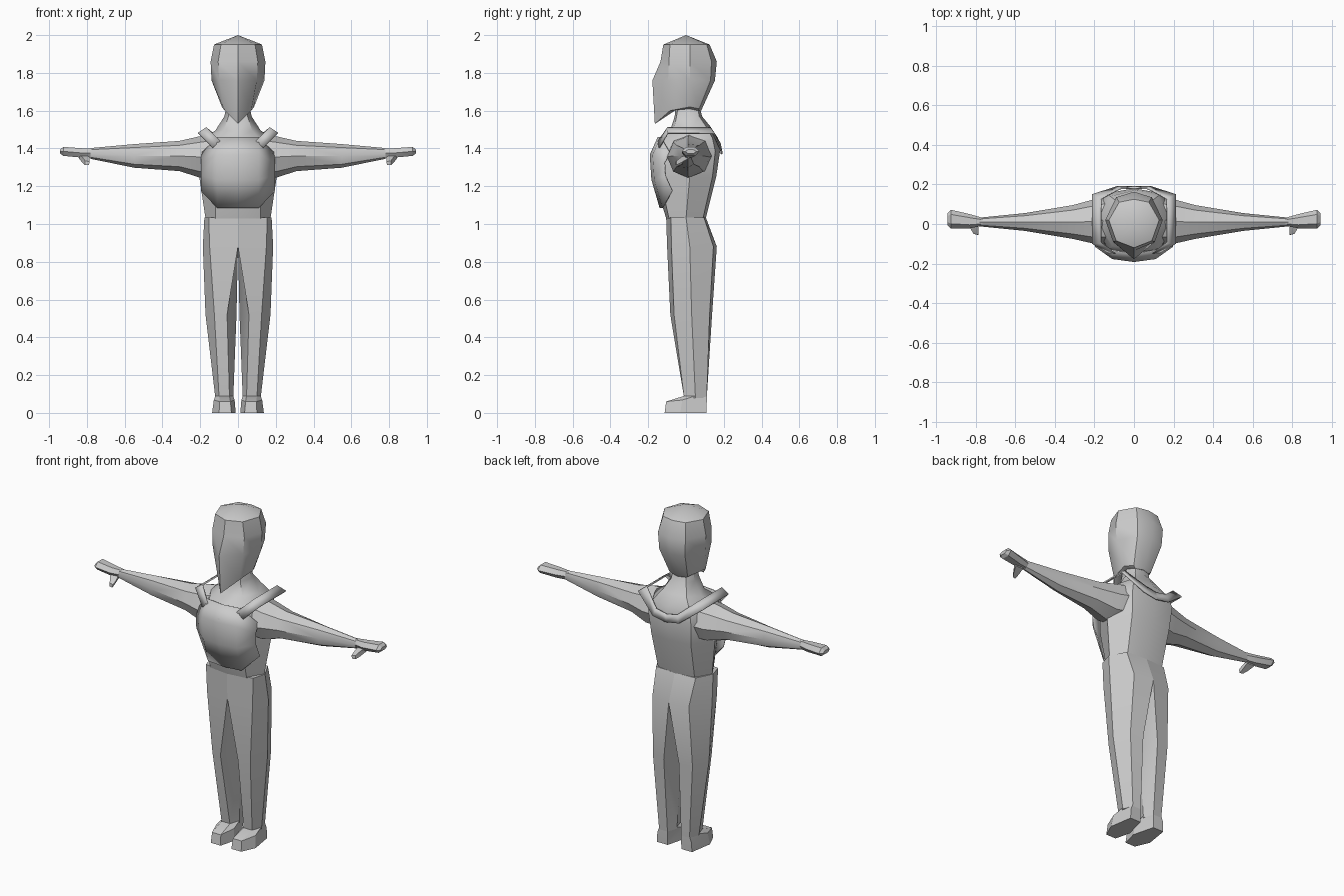
import bpy, bmesh
from math import cos, sin, pi, radians
from mathutils import Vector


def finish(name, bm, mirror=False, thickness=0, angle=40):
    bmesh.ops.remove_doubles(bm, verts=bm.verts, dist=0.0005)
    bmesh.ops.recalc_face_normals(bm, faces=bm.faces)
    me = bpy.data.meshes.new(name)
    bm.to_mesh(me)
    bm.free()
    ob = bpy.data.objects.new(name, me)
    bpy.context.collection.objects.link(ob)
    if thickness:
        ob.modifiers.new("Thickness", 'SOLIDIFY').thickness = thickness
    if mirror:
        ob.modifiers.new("Mirror", 'MIRROR').use_axis[0] = True
    bpy.ops.object.select_all(action='DESELECT')
    bpy.context.view_layer.objects.active = ob
    ob.select_set(True)
    bpy.ops.object.shade_smooth_by_angle(angle=radians(angle))
    return ob


def loft(name, rings, mirror=False, angle=40, caps=(True, True)):
    bm = bmesh.new()
    vs = [[bm.verts.new(p) for p in r] for r in rings]
    n = len(vs[0])
    for a, b in zip(vs, vs[1:]):
        for i in range(n):
            j = (i + 1) % n
            bm.faces.new((a[i], a[j], b[j], b[i]))
    if caps[0]:
        bm.faces.new(vs[0])
    if caps[1]:
        bm.faces.new(vs[-1])
    return finish(name, bm, mirror, angle=angle)


def sym(*half):
    """Half outline, front centre to back centre, completed across x = 0."""
    return list(half) + [(-x, y, z) for x, y, z in half[-2:0:-1]]


def level(z, *pts):
    return [(x, y, z) for x, y in pts]


def oval_x(x, y0, y1, z0, z1, n=8):
    """Ring across the arm direction filling the given y and z range."""
    return [(x, (y0 + y1) / 2 + (y1 - y0) / 2 * cos(2 * pi * i / n),
             (z0 + z1) / 2 + (z1 - z0) / 2 * sin(2 * pi * i / n)) for i in range(n)]


# Head with pointed beard
loft("head", [
    [(0, 0, 2.0)] * 8,
    sym(*level(1.95, (0, -.12), (.09, -.085), (.127, .02), (.075, .11), (0, .125))),
    sym(*level(1.86, (0, -.135), (.105, -.09), (.145, .02), (.09, .135), (0, .163))),
    sym(*level(1.76, (0, -.178), (.1, -.095), (.14, .02), (.085, .13), (0, .153))),
    sym((0, -.165, 1.53), (.07, -.085, 1.60), (.085, .02, 1.62), (.06, .07, 1.61), (0, .085, 1.61)),
    sym((0, -.06, 1.605), (.05, -.045, 1.61), (.065, .02, 1.61), (.045, .065, 1.60), (0, .08, 1.60)),
], caps=(False, True))

# Torso rising into the neck
loft("torso", [
    sym(*level(1.03, (0, -.105), (.12, -.09), (.172, 0), (.12, .09), (0, .105))),
    sym(*level(1.25, (0, -.172), (.12, -.14), (.205, .02), (.13, .14), (0, .16))),
    sym(*level(1.385, (0, -.185), (.12, -.145), (.215, .02), (.14, .155), (0, .18))),
    sym(*level(1.455, (0, -.13), (.11, -.11), (.185, .02), (.12, .14), (0, .17))),
    sym((0, -.085, 1.49), (.075, -.065, 1.495), (.12, .025, 1.495), (.08, .11, 1.51), (0, .13, 1.515)),
    sym((0, -.06, 1.57), (.05, -.05, 1.57), (.072, .02, 1.57), (.05, .07, 1.57), (0, .085, 1.57)),
    sym((0, -.055, 1.63), (.045, -.04, 1.63), (.06, .02, 1.63), (.04, .06, 1.63), (0, .07, 1.63)),
])

# Arms
loft("arms", [
    oval_x(.13, -.10, .14, 1.25, 1.475),
    oval_x(.20, -.10, .125, 1.245, 1.465),
    oval_x(.31, -.075, .095, 1.28, 1.44),
    oval_x(.55, -.035, .055, 1.298, 1.423),
    oval_x(.78, -.012, .032, 1.345, 1.402),
], mirror=True)

# Hands and thumbs
loft("hands", [
    oval_x(.76, -.008, .03, 1.348, 1.402, 6),
    oval_x(.83, -.022, .05, 1.348, 1.405, 6),
    oval_x(.925, -.022, .072, 1.357, 1.412, 6),
    oval_x(.942, -.005, .055, 1.372, 1.395, 6),
], mirror=True, angle=30)
loft("thumbs", [
    [(.79, .01, 1.365), (.85, .01, 1.37), (.84, .01, 1.345), (.79, .01, 1.345)],
    [(.785, -.025, 1.345), (.825, -.025, 1.355), (.825, -.025, 1.325), (.79, -.025, 1.325)],
    [(.785, -.055, 1.33), (.81, -.05, 1.335), (.81, -.05, 1.312), (.79, -.055, 1.312)],
], mirror=True, angle=30)

# Trousers: hips split into two tapering legs
ankle = ((.045, -.01), (.1, -.01), (.12, .05), (.1, .11), (.045, .11), (.025, .05))
loft("legs", [
    level(1.035, (0, -.105), (.155, -.08), (.178, 0), (.13, .095), (0, .105), (0, 0)),
    level(.88, (0, -.1), (.15, -.077), (.186, .02), (.12, .145), (0, .163), (0, .02)),
    level(.52, (.058, -.083), (.125, -.063), (.172, .03), (.13, .125), (.05, .138), (.008, .03)),
    level(.08, *ankle),
], mirror=True, angle=35)

# Shoes
sole = ((.035, -.113), (.1, -.113), (.137, -.03), (.115, .108), (.045, .108), (.012, -.02))
loft("shoes", [
    level(0, *sole),
    [(.04, -.105, .06), (.097, -.105, .06), (.128, -.02, .068),
     (.112, .11, .06), (.045, .11, .06), (.018, -.01, .068)],
    level(.09, *ankle),
], mirror=True, angle=25)

# Curved octagonal chest plate: columns of (x, y, low z, high z)
bm = bmesh.new()
cols = []
for x, y, lo, hi in ((-.197, -.105, 1.175, 1.375), (-.11, -.155, 1.085, 1.46), (0, -.17, 1.085, 1.46),
                     (.11, -.155, 1.085, 1.46), (.197, -.105, 1.175, 1.375)):
    bulge = .022 if abs(x) < .15 else .01
    rows = ((lo, -.03), ((lo * .6 + hi * .4), bulge * .6), (lo * .25 + hi * .75, bulge), (hi, -.02))
    cols.append([bm.verts.new((x, y - d, z)) for z, d in rows])
for a, b in zip(cols, cols[1:]):
    for i in range(3):
        bm.faces.new((a[i], b[i], b[i + 1], a[i + 1]))
finish("chest_plate", bm, thickness=.006, angle=60)

# Shoulder straps meeting in a low curve at the back
pairs = (((.095, -.15, 1.44), (.135, -.145, 1.405)),
         ((.168, -.098, 1.513), (.212, -.1, 1.483)),
         ((.168, .128, 1.513), (.212, .15, 1.483)),
         ((.07, .183, 1.43), (.085, .192, 1.385)),
         ((0, .185, 1.415), (0, .192, 1.37)))
bm = bmesh.new()
vs = [[bm.verts.new(p) for p in pr] for pr in pairs]
for a, b in zip(vs, vs[1:]):
    bm.faces.new((a[0], b[0], b[1], a[1]))
finish("straps", bm, mirror=True, thickness=.008, angle=30)
